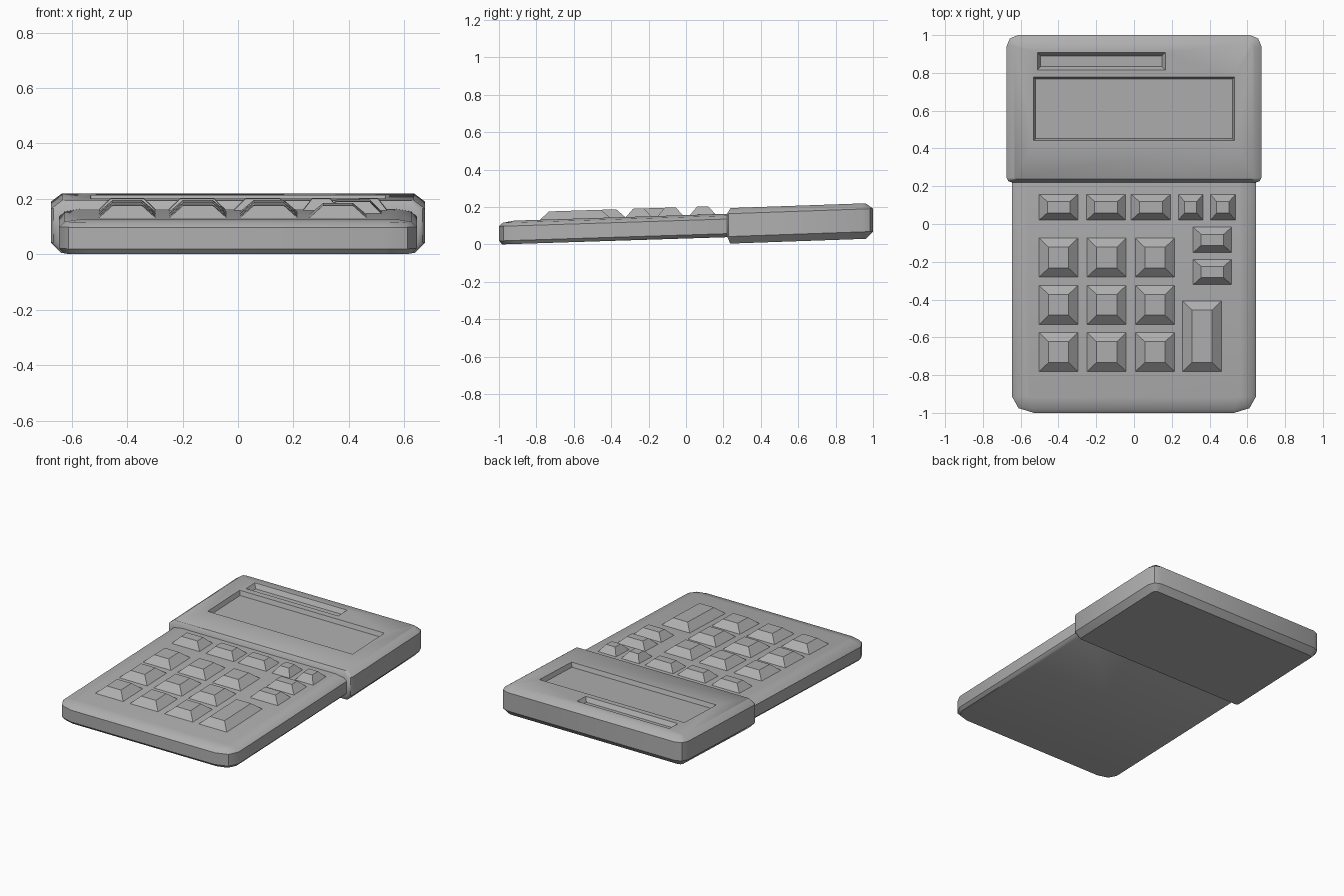
import bpy, bmesh, math

if "Cube" in bpy.data.objects:
    bpy.data.objects.remove(bpy.data.objects["Cube"])

# Dark grey plastic
plastic = bpy.data.materials.new("dark_grey_plastic")
plastic.diffuse_color = (0.43, 0.43, 0.43, 1)
plastic.use_nodes = True
plastic.node_tree.nodes["Principled BSDF"].inputs["Base Color"].default_value = plastic.diffuse_color


def loft(name, rings):
    """Solid from stacked outlines with equal point counts (counter-clockwise)."""
    bm = bmesh.new()
    loops = [[bm.verts.new(p) for p in ring] for ring in rings]
    n = len(loops[0])
    for a, b in zip(loops, loops[1:]):
        for i in range(n):
            j = (i + 1) % n
            bm.faces.new((a[i], a[j], b[j], b[i]))
    bm.faces.new(loops[0][::-1])
    bm.faces.new(loops[-1])
    me = bpy.data.meshes.new(name)
    bm.to_mesh(me)
    bm.free()
    me.materials.append(plastic)
    ob = bpy.data.objects.new(name, me)
    bpy.context.collection.objects.link(ob)
    return ob


def outline(hx, y0, y1, front, back, z, tilt):
    """Rounded rectangle; front/back are (x radius, y radius) of the corners."""
    pts = []
    for sx, y, r, start in ((-1, y0, front, 180), (1, y0, front, 270),
                            (1, y1, back, 0), (-1, y1, back, 90)):
        cx = sx * (hx - r[0])
        cy = y + r[1] if y == y0 else y - r[1]
        for k in range(3):
            a = math.radians(start + 45 * k)
            px, py = cx + r[0] * math.cos(a), cy + r[1] * math.sin(a)
            pts.append((px, py, z + tilt(py)))
    return pts


def body(name, hx, y0, y1, front, back, levels, tilt, front_share=1.0):
    rings = []
    for inset, z in levels:
        fi = inset * front_share
        shrink = lambda r, d: tuple(max(0.006, v - d) for v in r)
        rings.append(outline(hx - inset, y0 + fi, y1 - inset,
                             shrink(front, fi), shrink(back, inset), z, tilt))
    return loft(name, rings)


def frustum(name, x0, x1, y0, y1, ix, iy, z0, z1, tilt):
    """Tapered box: full size at z0, inset by ix, iy at z1."""
    def rect(dx, dy, z):
        return [(x, y, z + tilt(y)) for x, y in
                ((x0 + dx, y0 + dy), (x1 - dx, y0 + dy),
                 (x1 - dx, y1 - dy), (x0 + dx, y1 - dy))]
    return loft(name, [rect(0, 0, z0), rect(ix, iy, z1)])


def smooth(ob):
    bpy.ops.object.select_all(action='DESELECT')
    ob.select_set(True)
    bpy.context.view_layer.objects.active = ob
    bpy.ops.object.shade_smooth_by_angle(angle=math.radians(41))


low_tilt = lambda y: 0.032 * (y + 1)
up_tilt = lambda y: 0.005 + 0.035 * (y - 0.24)

# Keypad half of the case
keypad = body("keypad_case", 0.645, -1.0, 0.36, (0.115, 0.085), (0.01, 0.01),
              [(0.018, 0.0), (0.0, 0.019), (0.0, 0.097), (0.02, 0.115), (0.08, 0.125)],
              low_tilt)
smooth(keypad)

# Wider display half of the case
display = body("display_case", 0.675, 0.22, 1.0, (0.03, 0.025), (0.06, 0.06),
               [(0.037, 0.0), (0.0, 0.038), (0.0, 0.160), (0.040, 0.19)],
               up_tilt, 0.45)

# Recesses for the screen and the solar strip
top, depth = 0.19, 0.028
for name, x0, x1, y0, y1, i in (("screen_cutter", -0.532, 0.532, 0.442, 0.777, 0.010),
                                ("solar_cutter", -0.512, 0.166, 0.816, 0.908, 0.018)):
    s = i / depth * 0.02
    cutter = frustum(name, x0 - s, x1 + s, y0 - s, y1 + s, i + s, i + s,
                     top + 0.02, top - depth, up_tilt)
    cutter.data.flip_normals()
    cutter.hide_render = True
    mod = display.modifiers.new(name, 'BOOLEAN')
    mod.operation = 'DIFFERENCE'
    mod.solver = 'EXACT'
    mod.object = cutter
    bpy.context.view_layer.objects.active = display
    bpy.ops.object.modifier_apply(modifier=mod.name)
    bpy.data.objects.remove(cutter)
smooth(display)


# Keys: small tapered blocks on the sloping face
def key(name, x0, x1, y0, y1, ix, iy):
    dx, dy = 0.003, -0.003
    frustum(name, x0 + dx, x1 + dx, y0 + dy, y1 + dy, ix, iy, 0.123, 0.168, low_tilt)


columns = ((-0.507, -0.298), (-0.253, -0.042), (0.002, 0.214))
for r, y in enumerate((-0.78, -0.53, -0.28)):
    for c, (x0, x1) in enumerate(columns):
        key(f"number_key_{r}_{c}", x0, x1, y, y + 0.21, 0.052, 0.05)

for c, (x0, x1) in enumerate(((-0.507, -0.298), (-0.256, -0.046), (-0.02, 0.192),
                              (0.230, 0.364), (0.400, 0.536))):
    key(f"function_key_{c}", x0, x1, 0.022, 0.162, 0.045 if c < 3 else 0.035, 0.04)

for r, y in enumerate((-0.15, -0.32)):
    key(f"operator_key_{r}", 0.308, 0.516, y, y + 0.138, 0.045, 0.04)

key("tall_key", 0.252, 0.463, -0.78, -0.402, 0.052, 0.05)
